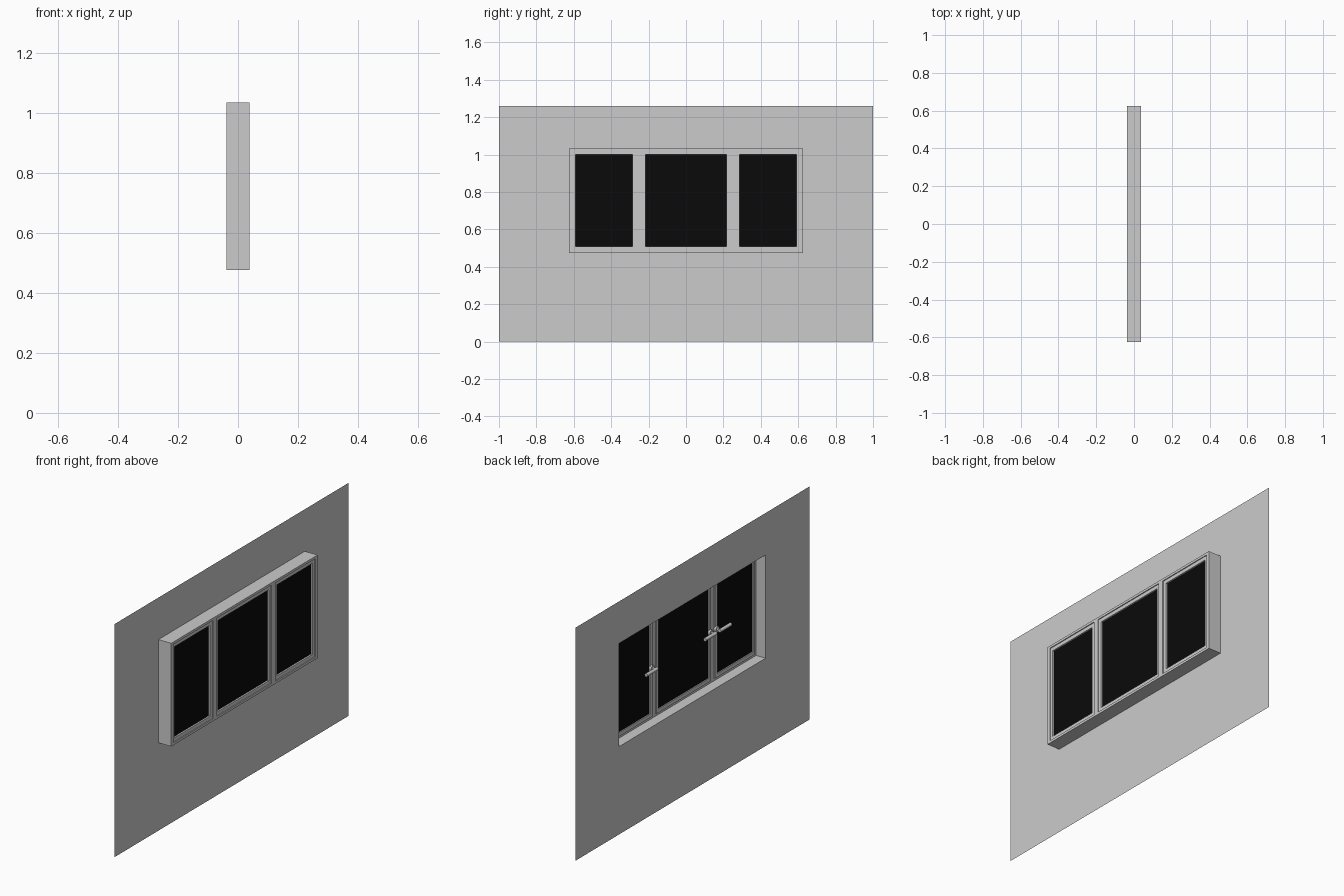
import bpy, bmesh
from math import pi
from mathutils import Matrix

if "Cube" in bpy.data.objects:
    bpy.data.objects.remove(bpy.data.objects["Cube"])

WALL_X, FRONT_X = -0.038, 0.038
HOLE = (-0.625, 0.625, 0.475, 1.033)      # y0, y1, z0, z1
INNER = (-0.607, 0.607, 0.488, 1.02)


def finish(name, bm):
    me = bpy.data.meshes.new(name)
    bm.to_mesh(me)
    bm.free()
    ob = bpy.data.objects.new(name, me)
    bpy.context.collection.objects.link(ob)
    return ob


def loop(bm, rect, x):
    y0, y1, z0, z1 = rect
    return [bm.verts.new((x, y, z)) for y, z in ((y0, z0), (y1, z0), (y1, z1), (y0, z1))]


def bridge(bm, a, b):
    for i in range(4):
        j = (i + 1) % 4
        bm.faces.new((a[i], a[j], b[j], b[i]))


def ring(name, outer, inner, xa, xb):
    """Rectangular frame with a window opening."""
    bm = bmesh.new()
    ls = [loop(bm, r, x) for r, x in ((outer, xa), (outer, xb), (inner, xb), (inner, xa))]
    for i in range(4):
        bridge(bm, ls[i], ls[(i + 1) % 4])
    bmesh.ops.recalc_face_normals(bm, faces=bm.faces)
    return finish(name, bm)


def box(name, rect, xa, xb):
    bm = bmesh.new()
    a, b = loop(bm, rect, xa), loop(bm, rect, xb)
    bridge(bm, a, b)
    bm.faces.new(a)
    bm.faces.new(b)
    bmesh.ops.recalc_face_normals(bm, faces=bm.faces)
    return finish(name, bm)


def cylinder(bm, radius, length, centre, axis):
    rot = Matrix.Rotation(pi / 2, 4, 'Y' if axis == 'x' else 'X')
    bmesh.ops.create_cone(bm, cap_ends=True, segments=16, radius1=radius, radius2=radius,
                          depth=length, matrix=Matrix.Translation(centre) @ rot)


# sheet wall with the opening, and the reveal running out to the window
bm = bmesh.new()
edge = loop(bm, (-1, 1, 0, 1.26), WALL_X)
hole = loop(bm, HOLE, WALL_X)
bridge(bm, edge, hole)
bridge(bm, hole, loop(bm, HOLE, FRONT_X))
finish("wall", bm)

# fixed outer frame and mullions
ring("outer_frame", HOLE, INNER, 0.018, FRONT_X)
for s in (-1, 1):
    y = s * 0.25
    box("mullion", (y - 0.016, y + 0.016, INNER[2], INNER[3]), 0.018, FRONT_X)

# sashes with dark glass
glass_mat = bpy.data.materials.new("dark_glass")
glass_mat.diffuse_color = (0.003, 0.003, 0.003, 1)
glass_mat.use_nodes = True
glass_mat.node_tree.nodes["Principled BSDF"].inputs["Base Color"].default_value = glass_mat.diffuse_color
sashes = [("left", -0.606, -0.266, -0.59, -0.287),
          ("middle", -0.234, 0.234, -0.216, 0.216),
          ("right", 0.266, 0.606, 0.287, 0.59)]
for name, a, b, ga, gb in sashes:
    pane = (ga, gb, 0.508, 1.0)
    ring(name + "_sash", (a, b, INNER[2], INNER[3]), pane, 0.013, 0.033)
    box(name + "_glass", pane, 0.019, 0.024).data.materials.append(glass_mat)

# lever handles on the room side, pointing away from the mullions
for name, y, s in (("left", -0.276, -1), ("middle", -0.226, 1), ("right", 0.276, 1)):
    bm = bmesh.new()
    cylinder(bm, 0.016, 0.012, (0.01, y, 0.753), 'x')
    cylinder(bm, 0.007, 0.03, (-0.002, y, 0.753), 'x')
    cylinder(bm, 0.009, 0.095, (-0.014, y + s * 0.038, 0.753), 'y')
    ob = finish(name + "_handle", bm)
    bpy.ops.object.select_all(action='DESELECT')
    ob.select_set(True)
    bpy.context.view_layer.objects.active = ob
    bpy.ops.object.shade_smooth_by_angle()
